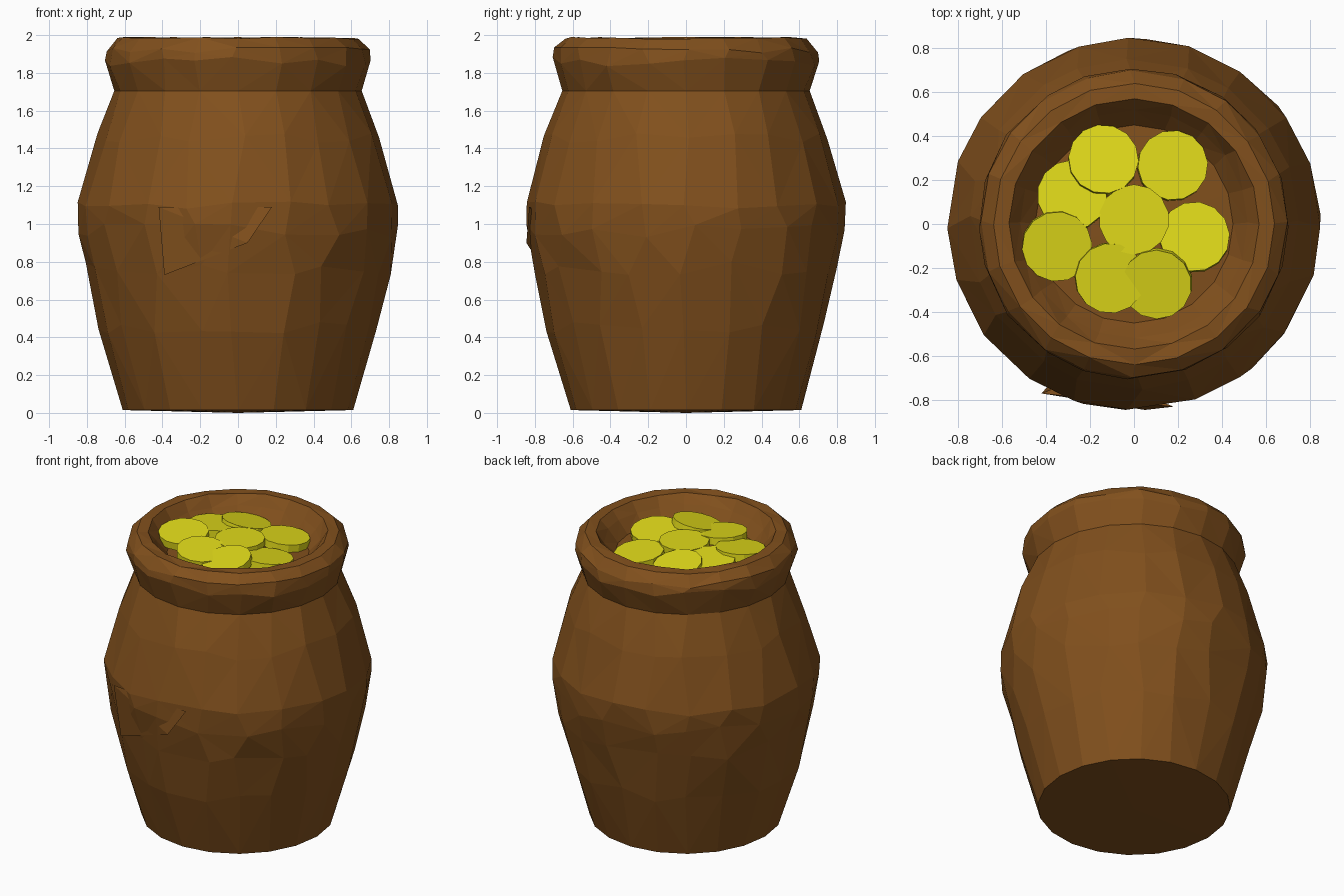
import bpy, bmesh, math, random
from mathutils import Vector, Euler

if "Cube" in bpy.data.objects:
    bpy.data.objects.remove(bpy.data.objects["Cube"])

random.seed(4)


def material(name, rgb):
    m = bpy.data.materials.new(name)
    m.diffuse_color = (*rgb, 1)
    m.use_nodes = True
    m.node_tree.nodes["Principled BSDF"].inputs["Base Color"].default_value = m.diffuse_color
    return m


def add_object(name, bm, mat):
    bmesh.ops.recalc_face_normals(bm, faces=bm.faces)
    me = bpy.data.meshes.new(name)
    bm.to_mesh(me)
    bm.free()
    me.materials.append(mat)
    ob = bpy.data.objects.new(name, me)
    bpy.context.collection.objects.link(ob)
    return ob


brown = material("clay", (0.22, 0.08, 0.012))
gold = material("gold", (0.75, 0.70, 0.01))

# Pot: hand-shaped lathe, (radius, height, wobble) from base up and into the mouth
SIDES = 20
profile = [(0.61, 0.015, 0.0), (0.74, 0.45, 0.03), (0.815, 0.77, 0.04),
           (0.85, 0.97, 0.04), (0.85, 1.1, 0.02), (0.755, 1.45, 0.03),
           (0.655, 1.705, 0.0), (0.71, 1.86, 0.025), (0.70, 1.92, 0.015),
           (0.64, 1.985, 0.006), (0.57, 1.985, 0.006), (0.52, 1.92, 0.01),
           (0.45, 1.84, 0.0)]
bm = bmesh.new()
rings = []
for r, z, w in profile:
    ring = []
    for i in range(SIDES):
        a = math.tau * (i + random.uniform(-6, 6) * w) / SIDES
        rr = r - random.uniform(0, 0.35) * w
        ring.append(bm.verts.new((rr * math.cos(a), rr * math.sin(a),
                                  z + random.uniform(-1, 1) * w)))
    rings.append(ring)
for lo, hi in zip(rings, rings[1:]):
    for i in range(SIDES):
        j = (i + 1) % SIDES
        bm.faces.new((lo[i], lo[j], hi[j], hi[i]))
# slightly domed base and the filling under the coins
for ring, z in ((rings[0], 0.0), (rings[-1], 1.87)):
    c = bm.verts.new((0, 0, z))
    for i in range(SIDES):
        bm.faces.new((ring[i], ring[(i + 1) % SIDES], c))
bmesh.ops.triangulate(bm, faces=[f for f in bm.faces if len(f.verts) > 3])
add_object("pot", bm, brown)

# Chipped flap on the front of the belly
bm = bmesh.new()
for co in ((-0.42, -0.77, 1.09), (-0.39, -0.735, 0.73), (0.18, -0.83, 1.09),
           (0.05, -0.845, 0.9), (-0.2, -0.68, 0.95)):
    bm.verts.new(co)
bmesh.ops.convex_hull(bm, input=bm.verts)
add_object("belly_flap", bm, brown)

# Coins: centre x, y, z, then tilt about x and y in degrees
coins = [(0.0, 0.02, 1.925, 0, 0), (0.175, 0.265, 1.895, -4, 5),
         (-0.14, 0.29, 1.905, -8, 10), (-0.28, 0.13, 1.915, -4, 4),
         (-0.35, -0.10, 1.925, 4, -5), (-0.11, -0.245, 1.92, 5, -4),
         (0.105, -0.27, 1.92, -8, -10), (0.275, -0.06, 1.90, 4, 6)]
for n, (x, y, z, tx, ty) in enumerate(coins):
    bm = bmesh.new()
    bmesh.ops.create_cone(bm, cap_ends=True, segments=14, radius1=0.16,
                          radius2=0.16, depth=0.05)
    ob = add_object(f"coin_{n + 1}", bm, gold)
    ob.location = (x, y, z - 0.02)
    ob.rotation_euler = Euler((math.radians(tx), math.radians(ty), n * 0.3))
